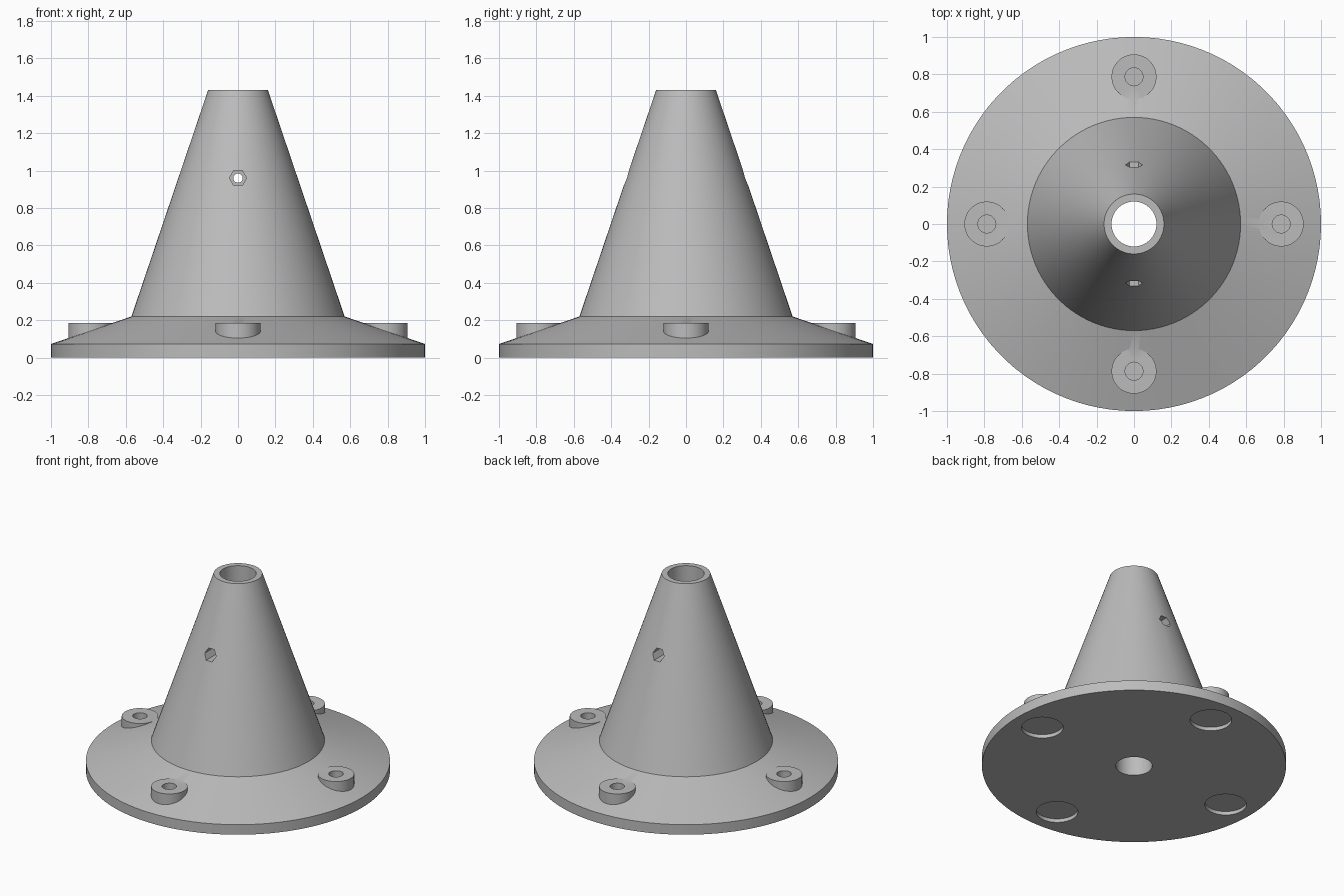
import bpy
import math
from mathutils import Matrix, Vector

cube = bpy.data.objects.get("Cube")
if cube:
    bpy.data.objects.remove(cube, do_unlink=True)

SEGMENTS = 100
BOLT_RADIUS = 0.787

grey = bpy.data.materials.new("plain_grey")
grey.use_nodes = True
colour = (0.5, 0.5, 0.5, 1)
grey.diffuse_color = colour
grey.node_tree.nodes["Principled BSDF"].inputs["Base Color"].default_value = colour


def lathe(name, profile):
    """Revolve a closed (radius, height) profile into a ring-shaped solid."""
    verts, faces, n = [], [], len(profile)
    for i in range(SEGMENTS):
        a = math.tau * i / SEGMENTS
        verts += [(r * math.cos(a), r * math.sin(a), z) for r, z in profile]
    for i in range(SEGMENTS):
        j = (i + 1) % SEGMENTS
        for k in range(n):
            m = (k + 1) % n
            faces.append((i * n + k, j * n + k, j * n + m, i * n + m))
    mesh = bpy.data.meshes.new(name)
    mesh.from_pydata(verts, [], faces)
    mesh.materials.append(grey)
    obj = bpy.data.objects.new(name, mesh)
    bpy.context.collection.objects.link(obj)
    return obj


def rod(name, radius, start, end, sides=48):
    """Cylinder or prism between two points."""
    start, end = Vector(start), Vector(end)
    axis = end - start
    bpy.ops.mesh.primitive_cylinder_add(vertices=sides, radius=radius, depth=axis.length)
    obj = bpy.context.object
    obj.name = name
    obj.data.materials.append(grey)
    turn = Vector((0, 0, 1)).rotation_difference(axis).to_matrix().to_4x4()
    obj.data.transform(Matrix.Translation((start + end) / 2) @ turn)
    obj.location = (0, 0, 0)
    return obj


def combine(target, tool, operation):
    """Apply a boolean and discard the tool."""
    tool.hide_render = True
    mod = target.modifiers.new("boolean", "BOOLEAN")
    mod.operation = operation
    mod.solver = "EXACT"
    mod.object = tool
    bpy.context.view_layer.objects.active = target
    bpy.ops.object.modifier_apply(modifier=mod.name)
    bpy.data.objects.remove(tool, do_unlink=True)


# Flange and cone with a straight central bore
body = lathe("flanged_cone", [
    (0.12, 0), (1, 0), (1, 0.073), (0.57, 0.22), (0.16, 1.43), (0.12, 1.43)])

# Four screw bosses, each with a blind top hole and a shallow foot recess
for i in range(4):
    a = i * math.pi / 2
    x, y = BOLT_RADIUS * math.cos(a), BOLT_RADIUS * math.sin(a)
    combine(body, rod("boss", 0.12, (x, y, 0.05), (x, y, 0.186)), "UNION")
    combine(body, rod("screw_hole", 0.048, (x, y, 0.045), (x, y, 0.3), 32), "DIFFERENCE")
    combine(body, rod("foot_recess", 0.137, (x, y, -0.1), (x, y, 0.026)), "DIFFERENCE")

# Cross hole with a hexagonal pocket on the front and back
combine(body, rod("cross_hole", 0.025, (0, -0.6, 0.96), (0, 0.6, 0.96), 24), "DIFFERENCE")
for side in (-1, 1):
    pocket = rod("hex_pocket", 0.046, (0, side * 0.2, 0), (0, side * 0.6, 0), 6)
    pocket.data.transform(Matrix.Rotation(math.pi / 6, 4, "Y"))
    pocket.data.transform(Matrix.Translation((0, 0, 0.96)))
    combine(body, pocket, "DIFFERENCE")

# Soften the round walls while keeping the rims crisp
bpy.ops.object.select_all(action="DESELECT")
body.select_set(True)
bpy.context.view_layer.objects.active = body
bpy.ops.object.shade_smooth_by_angle(angle=math.radians(20))
